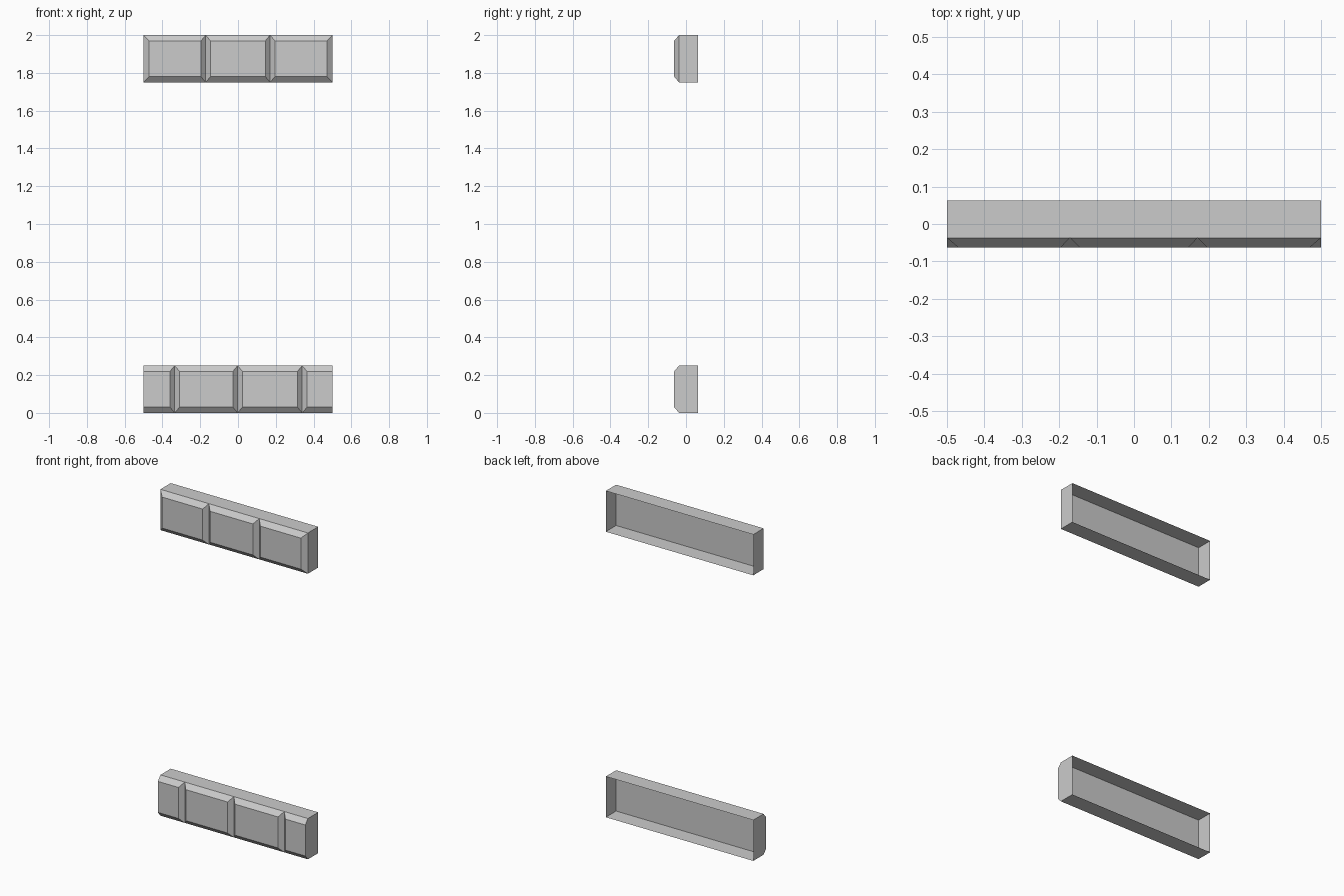
import bpy
import bmesh

default = bpy.data.objects.get("Cube")
if default:
    bpy.data.objects.remove(default, do_unlink=True)

# Single stone colour
grey = (0.6, 0.6, 0.6, 1.0)
stone = bpy.data.materials.new("stone grey")
stone.use_nodes = True
stone.diffuse_color = grey
stone.node_tree.nodes["Principled BSDF"].inputs["Base Color"].default_value = grey

HALF = 0.5
HEIGHT = 0.25
FRONT, SEAM, BACK = -0.0625, -0.037, 0.0625
BEVEL = 0.03
GROOVE = 0.025


def open_box(name, x0, x1, y0, y1, z0, inset_left=0, inset_right=0, inset_z=0):
    """Box without a back face, whose front face may be inset on each side."""
    bm = bmesh.new()
    bmesh.ops.create_cube(bm, size=1)
    back = [f for f in bm.faces if f.normal.y > 0.5]
    bmesh.ops.delete(bm, geom=back, context="FACES_ONLY")
    for v in bm.verts:
        front, right, top = v.co.y < 0, v.co.x > 0, v.co.z > 0
        x = x1 - inset_right * front if right else x0 + inset_left * front
        z = z0 + HEIGHT - inset_z * front if top else z0 + inset_z * front
        v.co = (x, y0 if front else y1, z)
    mesh = bpy.data.meshes.new(name)
    bm.to_mesh(mesh)
    bm.free()
    mesh.materials.append(stone)
    obj = bpy.data.objects.new(name, mesh)
    bpy.context.collection.objects.link(obj)
    return obj


def course(name, z, seams, end_bevel):
    """Hollow backing shell with a row of bevelled blocks on its front."""
    open_box(name + "_shell", -HALF, HALF, SEAM, BACK, z)
    edges = [-HALF, *seams, HALF]
    for i, (x0, x1) in enumerate(zip(edges, edges[1:])):
        left = end_bevel if i == 0 else GROOVE
        right = end_bevel if i == len(seams) else GROOVE
        open_box(f"{name}_block_{i + 1}", x0, x1, FRONT, SEAM, z, left, right, BEVEL)


# Lower course has cut ends, upper course has bevelled ends
course("lower_course", 0, [-0.335, -0.002, 0.34], 0)
course("upper_course", 2 - HEIGHT, [-0.171, 0.17], BEVEL)
